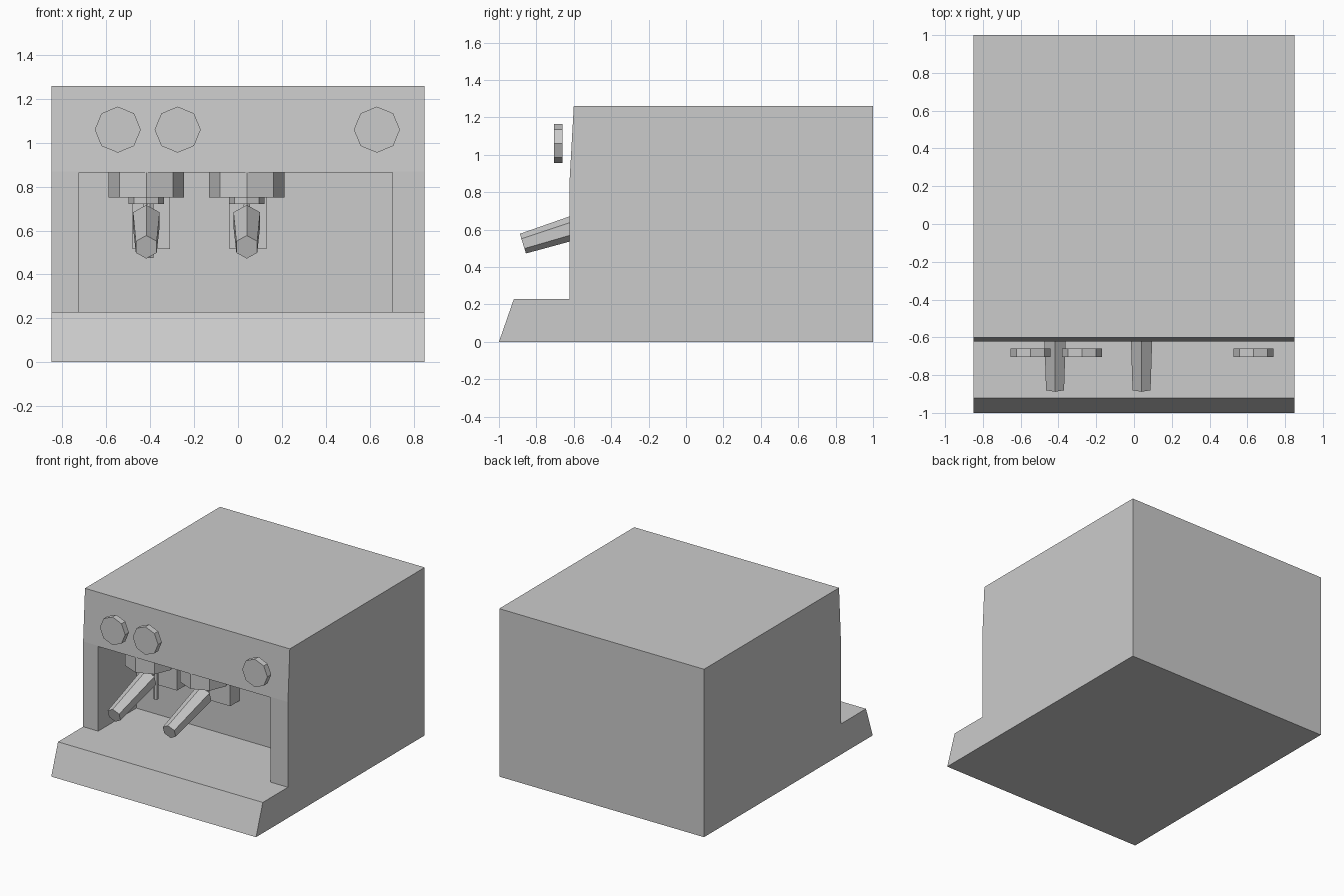
import bpy, bmesh
from math import pi, radians, sin, cos
from mathutils import Vector

if "Cube" in bpy.data.objects:
    bpy.data.objects.remove(bpy.data.objects["Cube"])


def make_object(name, bm):
    bmesh.ops.recalc_face_normals(bm, faces=bm.faces)
    mesh = bpy.data.meshes.new(name)
    bm.to_mesh(mesh)
    bm.free()
    ob = bpy.data.objects.new(name, mesh)
    bpy.context.collection.objects.link(ob)
    return ob


def extrude_x(name, profile, x0, x1):
    """Extrude a (y, z) profile between two x positions."""
    bm = bmesh.new()
    face = bm.faces.new([bm.verts.new((x0, y, z)) for y, z in profile])
    ext = bmesh.ops.extrude_face_region(bm, geom=[face])["geom"]
    verts = [v for v in ext if isinstance(v, bmesh.types.BMVert)]
    bmesh.ops.translate(bm, verts=verts, vec=(x1 - x0, 0, 0))
    return make_object(name, bm)


def box(name, x0, x1, y0, y1, z0, z1):
    return extrude_x(name, [(y0, z0), (y1, z0), (y1, z1), (y0, z1)], x0, x1)


def prism(name, a, b, r0, r1, sides):
    """Tapered prism from a to b, with a corner on its side reference axis."""
    a, b = Vector(a), Vector(b)
    axis = (b - a).normalized()
    ref = Vector((1, 0, 0))
    up = axis.cross(ref).normalized()
    bm = bmesh.new()
    rings = []
    for p, r in ((a, r0), (b, r1)):
        rings.append([bm.verts.new(p + r * (up * cos(t) + ref * sin(t)))
                      for t in (2 * pi * i / sides for i in range(sides))])
    for i in range(sides):
        j = (i + 1) % sides
        bm.faces.new((rings[0][i], rings[0][j], rings[1][j], rings[1][i]))
    bm.faces.new(rings[0])
    bm.faces.new(rings[1])
    return make_object(name, bm)


# Housing with drip tray ledge
body = extrude_x("housing", [(-1, 0), (1, 0), (1, 1.26), (-0.6, 1.26),
                             (-0.622, 0.87), (-0.622, 0.23), (-0.92, 0.23)], -0.85, 0.85)

# Brewing recess cut out of the front
cutter = box("recess_cutter", -0.725, 0.705, -0.8, -0.17, 0.23, 0.865)
cutter.hide_render = True
mod = body.modifiers.new("recess", "BOOLEAN")
mod.operation = "DIFFERENCE"
mod.solver = "EXACT"
mod.object = cutter
bpy.context.view_layer.objects.active = body
bpy.ops.object.modifier_apply(modifier=mod.name)
bpy.data.objects.remove(cutter)

# Control knobs
for i, x in enumerate((-0.548, -0.275, 0.633)):
    prism(f"knob_{i + 1}", (x, -0.705, 1.06), (x, -0.66, 1.06), 0.105, 0.105, 8)

# Brew groups: head, basket, back block, handle and neck
HEAD_Y = -0.445
for side, x, bx in (("left", -0.418, -0.395), ("right", 0.04, 0.046)):
    prism(f"{side}_group_head", (x, HEAD_Y, 0.75), (x, HEAD_Y, 0.865), 0.173, 0.173, 8)
    prism(f"{side}_basket", (x, HEAD_Y + 0.04, 0.722), (x, HEAD_Y + 0.04, 0.75), 0.08, 0.08, 8)
    box(f"{side}_back_block", bx - 0.085, bx + 0.085, -0.28, -0.17, 0.515, 0.865)
    prism(f"{side}_handle", (x, -0.872, 0.525), (x, -0.47, 0.65), 0.055, 0.07, 6)
    prism(f"{side}_handle_neck", (x, -0.48, 0.647), (x, -0.33, 0.71), 0.018, 0.018, 6)

# Spout below the left basket
prism("left_spout", (-0.4, -0.4, 0.475), (-0.4, -0.4, 0.73), 0.018, 0.018, 6)
